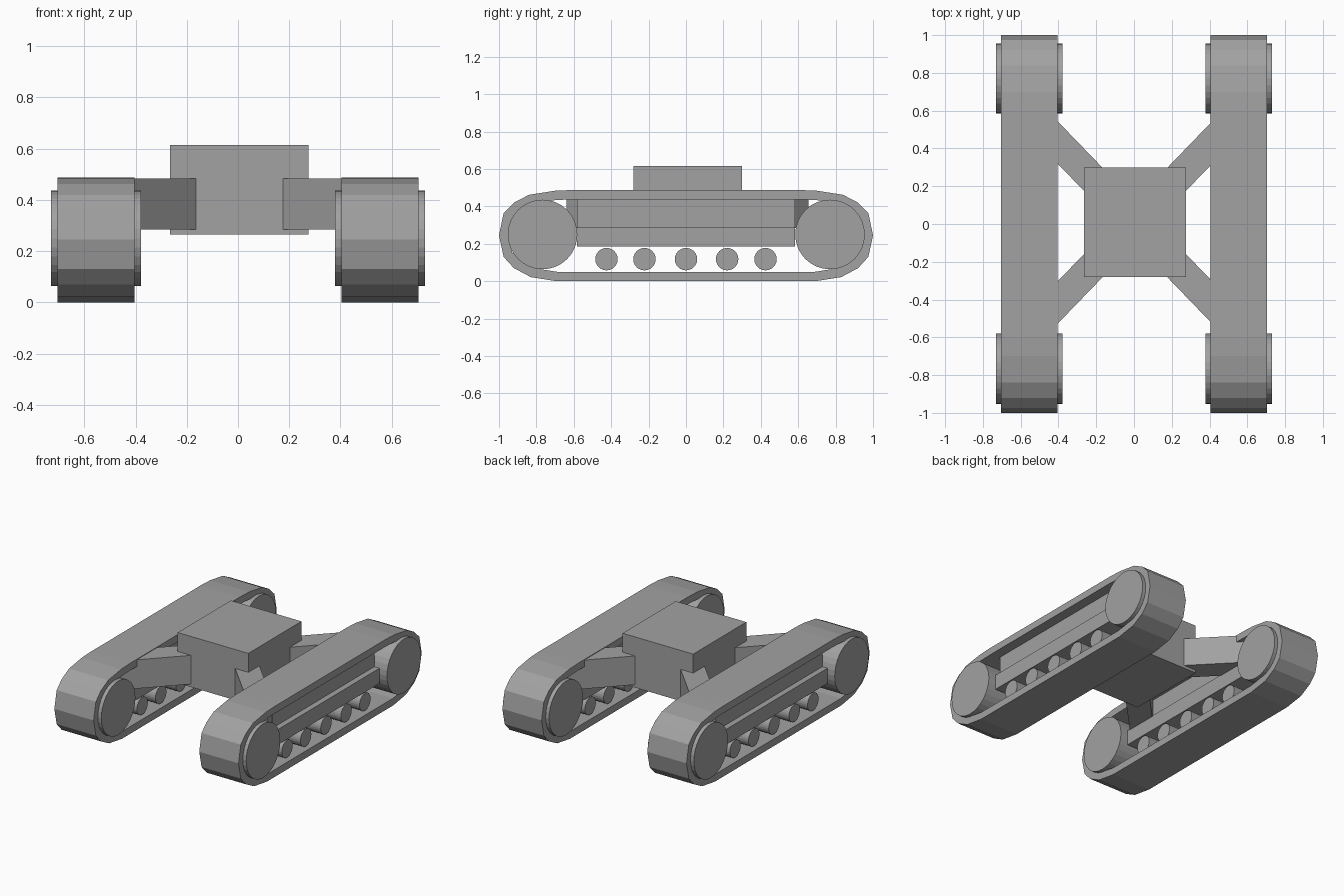
import bpy, bmesh, math
from mathutils import Matrix, Vector

if "Cube" in bpy.data.objects:
    bpy.data.objects.remove(bpy.data.objects["Cube"], do_unlink=True)

GREY = (0.36, 0.36, 0.36, 1)
mat = bpy.data.materials.new("plain_grey")
mat.use_nodes = True
mat.diffuse_color = GREY
mat.node_tree.nodes["Principled BSDF"].inputs["Base Color"].default_value = GREY


def finish(name, bm):
    bmesh.ops.recalc_face_normals(bm, faces=bm.faces)
    mesh = bpy.data.meshes.new(name)
    bm.to_mesh(mesh)
    bm.free()
    mesh.materials.append(mat)
    obj = bpy.data.objects.new(name, mesh)
    bpy.context.collection.objects.link(obj)
    return obj


def box(name, lo, hi, angle=0):
    lo, hi = Vector(lo), Vector(hi)
    bm = bmesh.new()
    place = (Matrix.Translation((lo + hi) / 2) @ Matrix.Rotation(angle, 4, "Z")
             @ Matrix.Diagonal((*(hi - lo), 1)))
    bmesh.ops.create_cube(bm, size=1, matrix=place)
    return finish(name, bm)


def axle_cylinder(name, x, y, z, radius, width, sides):
    bm = bmesh.new()
    place = Matrix.Translation((x, y, z)) @ Matrix.Rotation(math.pi / 2, 4, "Y")
    bmesh.ops.create_cone(bm, cap_ends=True, segments=sides, radius1=radius,
                          radius2=radius, depth=width, matrix=place)
    return finish(name, bm)


def track_belt(name, x, width, thickness):
    # Closed side outline: one rounded end, then the same end turned to the back
    end = [(0.69, 0.0), (0.83, 0.022), (0.92, 0.07), (0.975, 0.13), (1.0, 0.245),
           (0.975, 0.365), (0.92, 0.42), (0.84, 0.462), (0.7, 0.484), (0.6, 0.488)]
    outer = [Vector(p) for p in end] + [Vector((-y, z)) for y, z in reversed(end)]
    count = len(outer)
    inner = []
    for i, p in enumerate(outer):
        a = (p - outer[i - 1]).normalized()
        b = (outer[(i + 1) % count] - p).normalized()
        n = Vector((-a.y - b.y, a.x + b.x)).normalized()
        inner.append(p + n * thickness / n.dot(Vector((-a.y, a.x))))
    bm = bmesh.new()
    rings = [[bm.verts.new((x + s * width / 2, p.x, p.y)) for p in loop]
             for loop, s in ((outer, -1), (outer, 1), (inner, 1), (inner, -1))]
    for r in range(4):
        this, following = rings[r], rings[(r + 1) % 4]
        for i in range(count):
            j = (i + 1) % count
            bm.faces.new((this[i], this[j], following[j], following[i]))
    return finish(name, bm)


# Central body and the two crossing beams that carry the tracks
box("central_body", (-0.265, -0.28, 0.265), (0.275, 0.3, 0.615))
for label, turn in (("a", 1), ("b", -1)):
    box("cross_beam_" + label, (-0.82, -0.07, 0.285), (0.83, 0.086, 0.484),
        turn * math.radians(46))

# Track units on both sides
for side, s in (("left", 1), ("right", -1)):
    x = s * 0.554
    track_belt(side + "_track_belt", x, 0.3, 0.05)
    box(side + "_lower_frame", (x - 0.12, -0.583, 0.185), (x + 0.12, 0.583, 0.29))
    box(side + "_upper_frame", (x - 0.08, -0.583, 0.29), (x + 0.08, 0.583, 0.438))
    for end, y in (("front", -0.767), ("rear", 0.77)):
        axle_cylinder(f"{side}_{end}_wheel", x, y, 0.25, 0.186, 0.352, 32)
    for i, y in enumerate((-0.425, -0.222, 0, 0.22, 0.425)):
        axle_cylinder(f"{side}_roller_{i + 1}", x, y, 0.118, 0.06, 0.24, 24)
